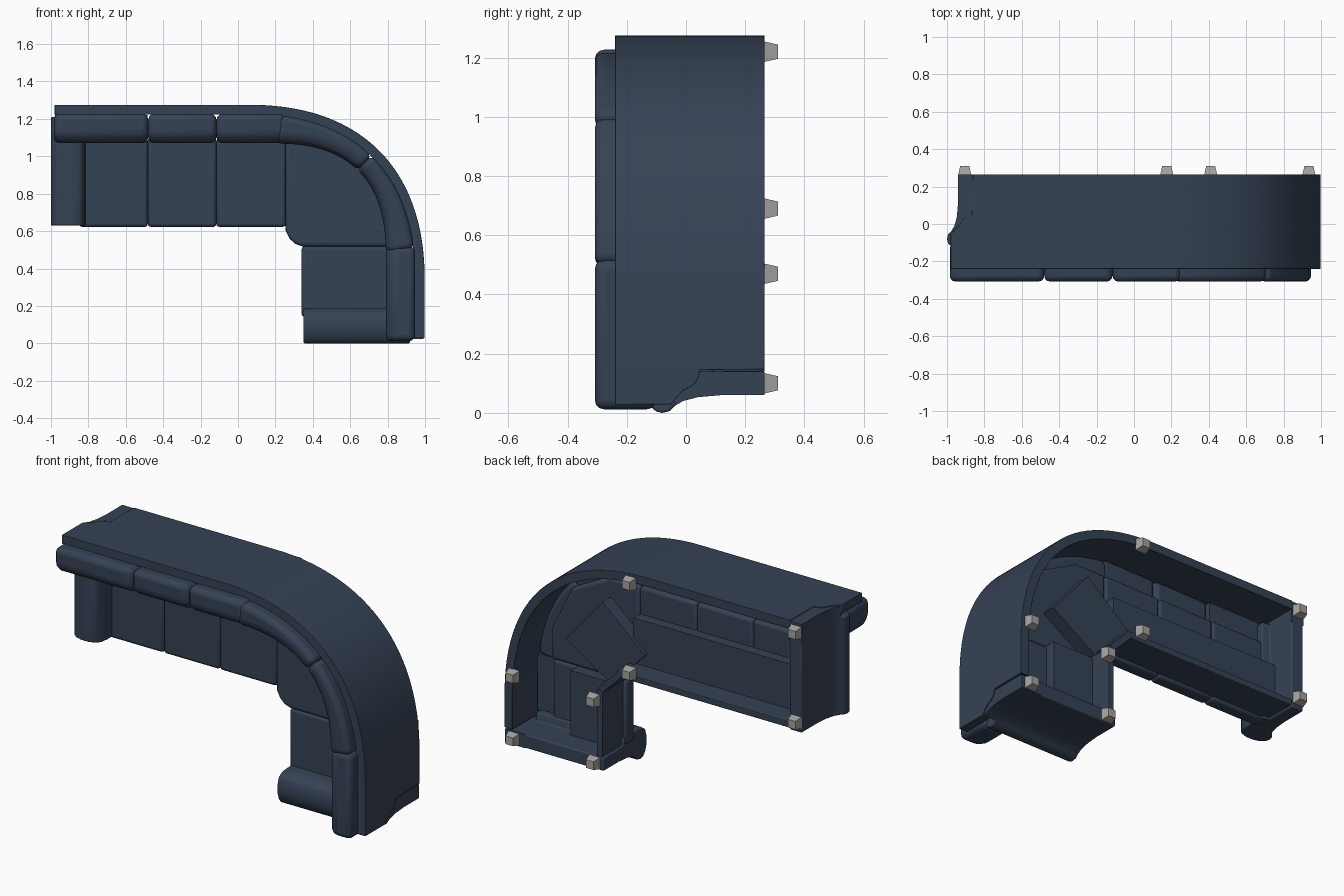
import bpy, bmesh, math
from mathutils import Vector
from mathutils.geometry import interpolate_bezier

if "Cube" in bpy.data.objects:
    bpy.data.objects.remove(bpy.data.objects["Cube"])

# The sofa lies on its back: plan is in x-z, its "up" is -y, feet point to +y.
def material(name, rgb):
    m = bpy.data.materials.new(name)
    m.diffuse_color = (*rgb, 1)
    m.use_nodes = True
    m.node_tree.nodes["Principled BSDF"].inputs["Base Color"].default_value = m.diffuse_color
    return m

NAVY = material("navy leather", (0.036, 0.054, 0.090))
GREY = material("grey feet", (0.38, 0.37, 0.36))

def finish(bm, name, mat, bevel=0.0, segs=3):
    bmesh.ops.recalc_face_normals(bm, faces=bm.faces)
    me = bpy.data.meshes.new(name)
    bm.to_mesh(me)
    bm.free()
    ob = bpy.data.objects.new(name, me)
    bpy.context.collection.objects.link(ob)
    me.materials.append(mat)
    if bevel:
        b = ob.modifiers.new("soft edge", 'BEVEL')
        b.width, b.segments, b.limit_method = bevel, segs, 'ANGLE'
        b.angle_limit = math.radians(35)
    bpy.ops.object.select_all(action='DESELECT')
    ob.select_set(True)
    bpy.context.view_layer.objects.active = ob
    bpy.ops.object.shade_smooth_by_angle(angle=math.radians(40))
    return ob

def prism(name, pts, shift, mat=NAVY, bevel=0.0, segs=3):
    """Extrude a planar 3D outline by a vector."""
    bm = bmesh.new()
    f = bm.faces.new([bm.verts.new(p) for p in pts])
    r = bmesh.ops.extrude_face_region(bm, geom=[f])
    vs = [g for g in r['geom'] if isinstance(g, bmesh.types.BMVert)]
    bmesh.ops.translate(bm, verts=vs, vec=shift)
    return finish(bm, name, mat, bevel, segs)

def slab(name, plan, y0, y1, bevel=0.0):
    return prism(name, [(x, y0, z) for x, z in plan], (0, y1 - y0, 0), bevel=bevel)

def box(name, x0, x1, z0, z1, y0, y1, bevel=0.0):
    return slab(name, [(x0, z0), (x1, z0), (x1, z1), (x0, z1)], y0, y1, bevel)

def band(name, path, o0, inner, y0, lows, bevel, lean=0.0):
    """Upright strip following the path; 'lean' slopes off the inner top edge."""
    bm = bmesh.new()
    rings = []
    for i, p in enumerate(path):
        t = (path[min(i + 1, len(path) - 1)] - path[max(i - 1, 0)]).normalized()
        n = Vector((t.y, -t.x))
        sec = [(o0, y0), (o0, lows[i]), (inner[i], lows[i]), (inner[i], y0 + lean)]
        if lean:
            sec.append((inner[i] - lean * .8, y0))
        rings.append([bm.verts.new(((p + n * o).x, y, (p + n * o).y)) for o, y in sec])
    m = len(rings[0])
    for r, s in zip(rings, rings[1:]):
        for k in range(m):
            bm.faces.new((r[k], r[(k + 1) % m], s[(k + 1) % m], s[k]))
    bm.faces.new(rings[0])
    bm.faces.new(rings[-1])
    return finish(bm, name, NAVY, bevel)

# Outer outline of the back, curved at the corner
P = lambda x, z: Vector((x, z))
arc = [Vector((v[0], v[1])) for v in interpolate_bezier(
    P(.06, 1.275), P(.64, 1.278), P(1.0, .95), P(.998, .34), 41)]

# Back shell; its lower ends are cut away in a curve beside the arms
cut = [(.028, -.05), (.05, -.035), (.075, -.01), (.095, .025), (.115, .04), (.145, .047), (.147, .265)]
wall = [P(-1.01 + d, 1.275) for d, _ in cut] + arc + [P(.998, d) for d, _ in reversed(cut)]
wall[0].x = -.98
lows = [y for _, y in cut] + [.265] * len(arc) + [y for _, y in reversed(cut)]
band("back_shell", wall, 0, [.052] * len(wall), -.24, lows, .007)

# Back cushions: straight ones (the two end ones rest on the arms)
straight = [(P(-.985, 1.275), P(-.48, 1.275), -.1), (P(-.48, 1.275), P(-.115, 1.275), .04),
            (P(-.115, 1.275), P(.25, 1.275), .04), (P(.995, .518), P(.995, .012), -.1)]
for i, (a, b, low) in enumerate(straight):
    band(f"back_cushion_{i + 1}", [a, b], .048, [.205] * 2, -.308, [low] * 2, .035, .05)
box("end_cushion_left_base", -.82, -.485, 1.075, 1.222, -.15, .04)
box("end_cushion_right_base", .795, .94, .18, .513, -.15, .04)
# Corner pair thins towards its middle joint
thick = lambda i: .2 - .045 * math.sin(math.pi * (i - 4) / 32)
for n, (a, b) in enumerate([(4, 20), (20, 36)]):
    band(f"corner_back_cushion_{n + 1}", arc[a:b + 1], .048,
         [thick(i) for i in range(a, b + 1)], -.308, [.04] * (b - a + 1), .03, .045)

# Seat cushions
Y0, Y1 = -.01, .07
for i, (a, b) in enumerate([(-.85, -.482), (-.482, -.116), (-.116, .255)]):
    box(f"seat_{i + 1}", a, b, .622, 1.1, Y0, Y1, .018)
slab("corner_seat", [(.255, 1.1), (.255, .6), (.275, .56), (.305, .532), (.345, .518), (.83, .518),
                     (.83, .7), (.7, .97), (.45, 1.1)], Y0 - .003, Y1, .018)
box("right_seat", .34, .82, .14, .52, Y0, Y1, .018)

# Rolled arms: one profile (outward distance, y) used on both ends
prof = [(.06, .265), (.06, .12), (.053, .04), (.04, -.01), (.022, -.04), (.006, -.055), (0, -.08),
        (.006, -.105), (.03, -.125), (.07, -.138), (.12, -.138), (.16, -.125), (.182, -.095),
        (.187, -.05), (.187, .08), (.14, .09), (.14, .265)]
prism("left_arm", [(-1 + d, y, .63) for d, y in prof], (0, 0, .58), bevel=.008)
prism("right_arm", [(.35, y, d) for d, y in prof], (.57, 0, 0), bevel=.008)
# Arm lower bodies running on to the back shell
body = [p for p in prof if p[1] > -.045 and p[0] < .1] + [(.14, -.04), (.14, .265)]
prism("left_arm_rear", [(-1 + d, y, 1.15) for d, y in body], (0, 0, .12))
prism("right_arm_rear", [(.86, y, d) for d, y in body], (.133, 0, 0))

# Front rails under the seats and the corner panel
box("left_front_rail", -.86, .27, .64, .675, .06, .265, .004)
box("right_front_rail", .36, .395, .14, .53, .06, .265, .004)
slab("corner_rail", [(.24, .64), (.36, .52), (.385, .545), (.265, .665)], .06, .265)

# Seat decks visible from below
box("left_deck", -.86, .25, .66, .94, .06, .13)
box("right_deck", .38, .66, .14, .52, .06, .13)
slab("corner_deck", [(.38, .52), (.68, .71), (.44, .99), (.16, .75)], .06, .15)

# Tapered feet
for i, (x, z) in enumerate([(-.905, 1.22), (-.905, .69), (.175, 1.22), (.175, .69),
                            (.41, .47), (.41, .10), (.935, .47), (.935, .10)]):
    bm = bmesh.new()
    bmesh.ops.create_cube(bm, size=1)
    for v in bm.verts:
        w = .07 if v.co.y < 0 else .048
        v.co = (x + v.co.x * w, .262 if v.co.y < 0 else .31, z + v.co.z * w)
    finish(bm, f"foot_{i + 1}", GREY)
